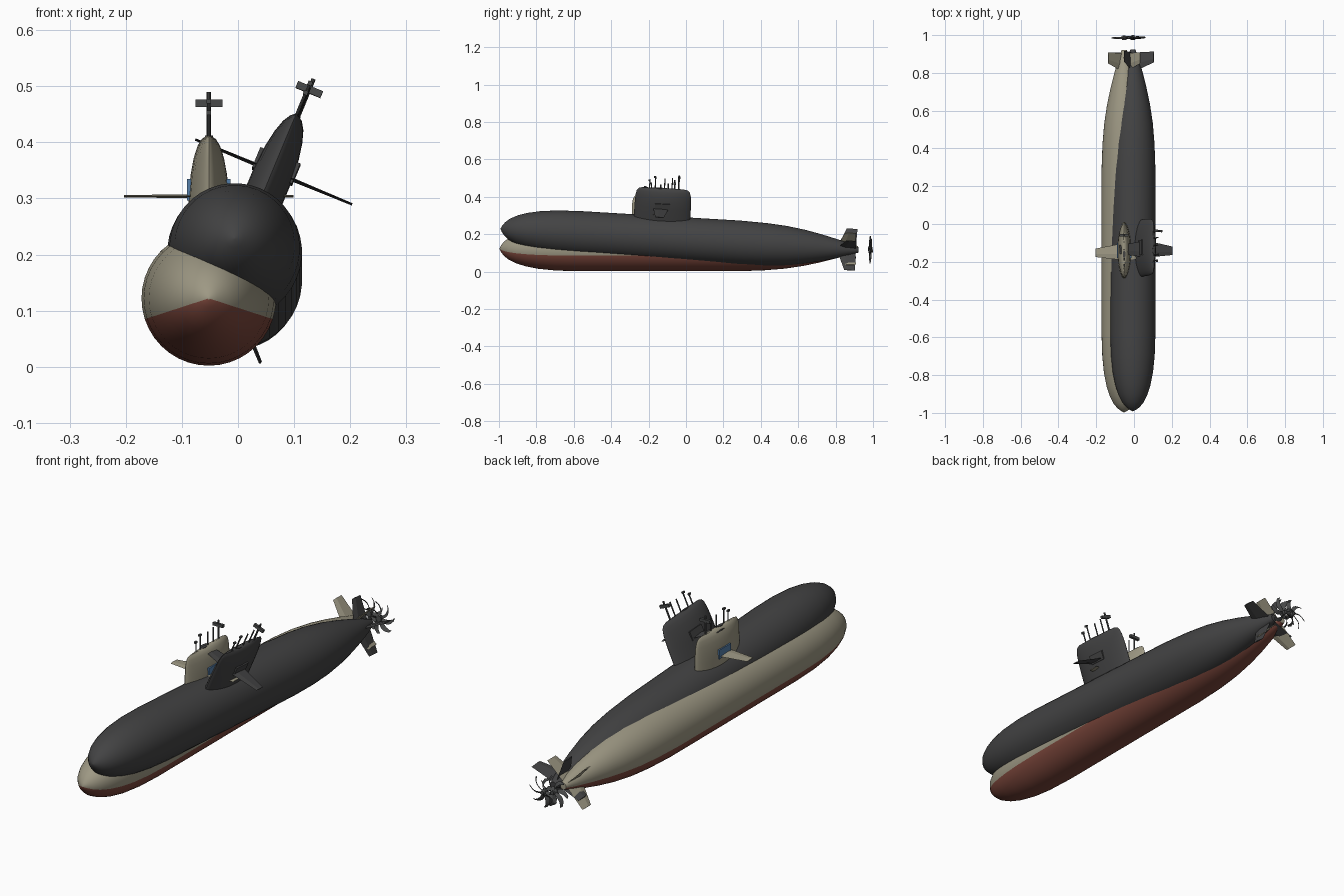
import bpy, bmesh, math
from mathutils import Matrix, Vector

if "Cube" in bpy.data.objects:
    bpy.data.objects.remove(bpy.data.objects["Cube"])


def material(name, rgb):
    m = bpy.data.materials.new(name)
    m.diffuse_color = (*rgb, 1)
    m.use_nodes = True
    m.node_tree.nodes["Principled BSDF"].inputs["Base Color"].default_value = m.diffuse_color
    return m


TAN = material("tan_paint", (0.34, 0.315, 0.23))
RED = material("red_bottom_paint", (0.20, 0.062, 0.044))
DARK = material("charcoal_paint", (0.056, 0.056, 0.057))
GREY = material("mast_grey", (0.065, 0.067, 0.067))
BLUE = material("blue_panel", (0.09, 0.21, 0.40))


def finish(name, bm, mats, frame, smooth=True):
    bmesh.ops.recalc_face_normals(bm, faces=bm.faces)
    me = bpy.data.meshes.new(name)
    bm.to_mesh(me)
    bm.free()
    for m in mats:
        me.materials.append(m)
    ob = bpy.data.objects.new(name, me)
    bpy.context.collection.objects.link(ob)
    ob.matrix_world = frame
    if smooth:
        bpy.ops.object.select_all(action='DESELECT')
        ob.select_set(True)
        bpy.context.view_layer.objects.active = ob
        bpy.ops.object.shade_smooth_by_angle(angle=math.radians(35))
    return ob


def loft(bm, rings):
    """Skin closed rings of points and cap both ends."""
    loops = [[bm.verts.new(p) for p in r] for r in rings]
    for a, b in zip(loops, loops[1:]):
        n = len(a)
        for i in range(n):
            bm.faces.new((a[i], a[(i + 1) % n], b[(i + 1) % n], b[i]))
    bm.faces.new(loops[0])
    bm.faces.new(loops[-1])


def box(bm, lo, hi):
    lo, hi = Vector(lo), Vector(hi)
    m = Matrix.Translation((lo + hi) / 2) @ Matrix.Diagonal((*(hi - lo), 1))
    bmesh.ops.create_cube(bm, size=1, matrix=m)


def rod(bm, y, z0, z1, r):
    m = Matrix.Translation((0, y, (z0 + z1) / 2))
    bmesh.ops.create_cone(bm, cap_ends=True, segments=10, radius1=r, radius2=r,
                          depth=z1 - z0, matrix=m)


def wing(bm, m, s0, s1, root, tip, thick):
    """Tapered foil along +x; root and tip are (front y, back y)."""
    rings = []
    for s, (a, b), t in ((s0, root, thick), (s1, tip, thick * 0.6)):
        c = a + (b - a) * 0.35
        rings.append([m @ Vector(p) for p in
                      ((s, a, 0), (s, c, t), (s, b, 0), (s, c, -t))])
    loft(bm, rings)


HULL = [(-0.997, 0.002), (-0.99, 0.016), (-0.975, 0.036), (-0.95, 0.057),
        (-0.91, 0.077), (-0.86, 0.093), (-0.79, 0.107), (-0.70, 0.116),
        (-0.58, 0.120), (0.0, 0.120), (0.28, 0.120), (0.42, 0.115), (0.53, 0.106),
        (0.63, 0.091), (0.72, 0.072), (0.80, 0.052), (0.87, 0.032), (0.92, 0.014)]
# height above hull axis, half width, front y, back y
SAIL = [(0.07, 0.036, -0.290, 0.012), (0.18, 0.036, -0.290, 0.012),
        (0.22, 0.0325, -0.289, 0.011), (0.25, 0.027, -0.287, 0.008),
        (0.272, 0.020, -0.282, 0.002), (0.284, 0.0125, -0.272, -0.010),
        (0.289, 0.005, -0.255, -0.030)]
# mast y, top height, radius
MASTS = [(-0.215, 0.335, 0.003), (-0.185, 0.355, 0.003), (-0.135, 0.345, 0.003),
         (-0.095, 0.350, 0.003), (-0.06, 0.368, 0.004)]


def submarine(tag, frame, paint, bottom, panel):
    # Hull of revolution, lower sector in bottom paint
    bm = bmesh.new()
    n = 40
    loft(bm, [[(r * math.cos(i * math.tau / n), y, r * math.sin(i * math.tau / n))
               for i in range(n)] for y, r in HULL])
    for f in bm.faces:
        c = f.calc_center_median()
        if len(f.verts) == 4 and math.atan2(c.z, abs(c.x)) < math.radians(-18):
            f.material_index = 1
    finish(tag + "_hull", bm, [paint, bottom], frame)

    # Sail tower with a lens cross-section
    bm = bmesh.new()
    rings = []
    for h, w, y0, y1 in SAIL:
        ring = []
        for i in range(32):
            t = i * math.tau / 32
            s = math.sin(t)
            x = math.copysign(abs(s) ** 1.25, s) * w
            ring.append((x, (y0 + y1) / 2 + math.cos(t) * (y1 - y0) / 2, h))
        rings.append(ring)
    loft(bm, rings)
    finish(tag + "_sail", bm, [paint], frame)

    # Side panels at the roots of the sail planes
    bm = bmesh.new()
    box(bm, (-0.0385, -0.18, 0.174), (0.0385, -0.10, 0.213))
    finish(tag + "_sail_panels", bm, [panel], frame, False)

    # Bridge opening on the sail top
    bm = bmesh.new()
    m = Matrix.Translation((0, -0.16, 0.288)) @ Matrix.Diagonal((0.35, 1, 1, 1))
    bmesh.ops.create_cone(bm, cap_ends=True, segments=20, radius1=0.02,
                          radius2=0.02, depth=0.005, matrix=m)
    finish(tag + "_bridge_opening", bm, [DARK], frame, False)

    # Sail planes
    bm = bmesh.new()
    for k in (0, 1):
        m = Matrix.Translation((0, 0, 0.182)) @ Matrix.Diagonal((1 - 2 * k, 1, 1, 1))
        wing(bm, m, 0.02, 0.151, (-0.19, -0.105), (-0.175, -0.13), 0.0035)
    finish(tag + "_sail_planes", bm, [paint], frame, False)

    # Cross-shaped tail fins set on the diagonals
    bm = bmesh.new()
    for k in range(4):
        m = Matrix.Rotation(math.radians(45 + 90 * k), 4, 'Y')
        wing(bm, m, 0.008, 0.12, (0.805, 0.905), (0.85, 0.908), 0.005)
    finish(tag + "_tail_fins", bm, [paint], frame, False)

    # Masts with heads, and the radar bar on the aft one
    bm = bmesh.new()
    for y, top, r in MASTS:
        rod(bm, y, 0.26, top, r)
    for y, top, r in MASTS[:2]:
        box(bm, (-0.004, y - 0.009, top - 0.008), (0.004, y + 0.004, top))
    box(bm, (-0.024, -0.066, 0.341), (0.024, -0.054, 0.354))
    finish(tag + "_masts", bm, [GREY], frame)

    # Propeller: hub and seven swept blades
    bm = bmesh.new()
    m = Matrix.Translation((0, 0.985, 0)) @ Matrix.Rotation(-math.pi / 2, 4, 'X')
    bmesh.ops.create_cone(bm, cap_ends=True, segments=16, radius1=0.013,
                          radius2=0.008, depth=0.024, matrix=m)
    for k in range(7):
        rings = []
        for j in range(6):
            u = j / 5
            r = 0.008 + 0.06 * u
            a = k * math.tau / 7 + 0.55 * u * u
            w = 0.005 + 0.005 * math.sin(math.pi * min(1, u * 0.9))
            d = Vector((math.cos(a), 0, math.sin(a)))
            tang = Vector((-math.sin(a), 0, math.cos(a)))
            pitch = math.radians(50 - 25 * u)
            chord = tang * math.cos(pitch) + Vector((0, math.sin(pitch), 0))
            thick = d.cross(chord) * 0.0015
            c = d * r + Vector((0, 0.985, 0))
            rings.append([c - chord * w, c + thick, c + chord * w, c - thick])
        loft(bm, rings)
    finish(tag + "_propeller", bm, [GREY], frame)


# Upright tan boat with red bottom
submarine("tan_boat", Matrix.Translation((-0.052, 0, 0.122)), TAN, RED, BLUE)
# Charcoal boat, bow raised and rolled to the side
tilt = (Matrix.Translation((-0.006, 0.004, 0.170))
        @ Matrix.Rotation(-0.0593, 4, 'X')
        @ Matrix.Rotation(math.radians(22.5), 4, 'Y'))
submarine("charcoal_boat", tilt, DARK, DARK, DARK)
